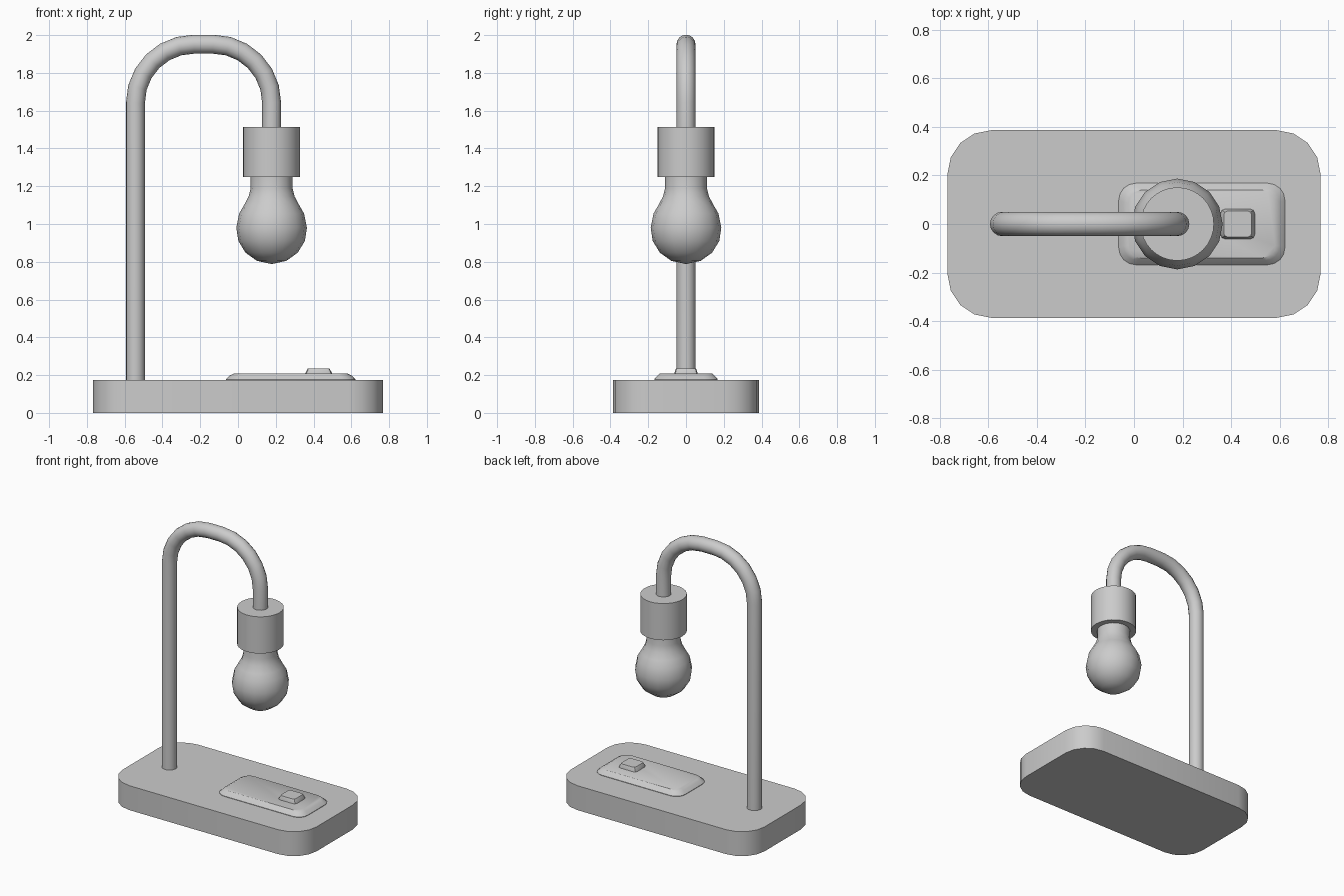
import bpy
import bmesh
from math import sin, cos, pi, radians

if "Cube" in bpy.data.objects:
    bpy.data.objects.remove(bpy.data.objects["Cube"])


def finish(name, bm, angle=35):
    bmesh.ops.remove_doubles(bm, verts=bm.verts, dist=1e-5)
    bmesh.ops.recalc_face_normals(bm, faces=bm.faces)
    mesh = bpy.data.meshes.new(name)
    bm.to_mesh(mesh)
    bm.free()
    obj = bpy.data.objects.new(name, mesh)
    bpy.context.collection.objects.link(obj)
    bpy.ops.object.select_all(action='DESELECT')
    obj.select_set(True)
    bpy.context.view_layer.objects.active = obj
    bpy.ops.object.shade_smooth_by_angle(angle=radians(angle))
    return obj


def rounded_slab(name, cx, layers, segs=4):
    """Loft of rounded rectangles; each layer is (half_x, half_y, radius, z)."""
    bm = bmesh.new()
    rings = []
    for hx, hy, r, z in layers:
        ring = []
        for q, (sx, sy) in enumerate(((1, 1), (-1, 1), (-1, -1), (1, -1))):
            for i in range(segs + 1):
                a = (q + i / segs) * pi / 2
                ring.append(bm.verts.new((cx + sx * (hx - r) + r * cos(a),
                                          sy * (hy - r) + r * sin(a), z)))
        rings.append(ring)
    bm.faces.new(rings[0])
    bm.faces.new(rings[-1])
    for lo, hi in zip(rings, rings[1:]):
        for i in range(len(lo)):
            j = (i + 1) % len(lo)
            bm.faces.new((lo[i], lo[j], hi[j], hi[i]))
    return finish(name, bm)


def lathe(name, cx, profile, sides):
    """Spin an (r, z) profile around a vertical axis at x = cx."""
    bm = bmesh.new()
    verts = [bm.verts.new((cx + r, 0, z)) for r, z in profile]
    edges = [bm.edges.new(pair) for pair in zip(verts, verts[1:])]
    bmesh.ops.spin(bm, geom=verts + edges, cent=(cx, 0, 0), axis=(0, 0, 1),
                   angle=2 * pi, steps=sides, use_merge=True)
    return finish(name, bm)


LAMP_X, POLE_X = 0.178, -0.543

# Base, raised charging plate and switch
rounded_slab("base", 0, [(0.768, 0.386, 0.18, 0), (0.768, 0.386, 0.18, 0.175)])
rounded_slab("plate", 0.279, [(0.342, 0.168, 0.07, 0.17), (0.342, 0.168, 0.07, 0.178),
                              (0.322, 0.15, 0.06, 0.198), (0.302, 0.139, 0.05, 0.208)])
rounded_slab("switch", 0.427, [(0.071, 0.062, 0.02, 0.2), (0.071, 0.062, 0.02, 0.21),
                               (0.057, 0.053, 0.014, 0.236)], 2)

# Bent tube arm
BEND, TOP, STEPS = 0.31, 1.952, 6
path = [(POLE_X, 0.16)]
for cx, start in ((POLE_X + BEND, pi), (LAMP_X - BEND, pi / 2)):
    for i in range(STEPS + 1):
        a = start - i / STEPS * pi / 2
        path.append((cx + BEND * cos(a), TOP - BEND + BEND * sin(a)))
path.append((LAMP_X, 1.5))
curve = bpy.data.curves.new("arm", 'CURVE')
curve.dimensions = '3D'
curve.bevel_depth = 0.05
curve.bevel_resolution = 6
curve.use_fill_caps = True
spline = curve.splines.new('POLY')
spline.points.add(len(path) - 1)
for point, (x, z) in zip(spline.points, path):
    point.co = (x, 0, z, 1)
spline.use_smooth = True
bpy.context.collection.objects.link(bpy.data.objects.new("arm", curve))

# Socket and bulb
lathe("socket", LAMP_X, [(0, 1.513), (0.151, 1.513), (0.151, 1.25), (0, 1.25)], 32)
lathe("bulb", LAMP_X, [(0, 1.27), (0.111, 1.27), (0.111, 1.19), (0.122, 1.145),
                       (0.146, 1.10), (0.172, 1.055), (0.187, 0.98), (0.176, 0.91),
                       (0.138, 0.848), (0.078, 0.805), (0, 0.788)], 16)
